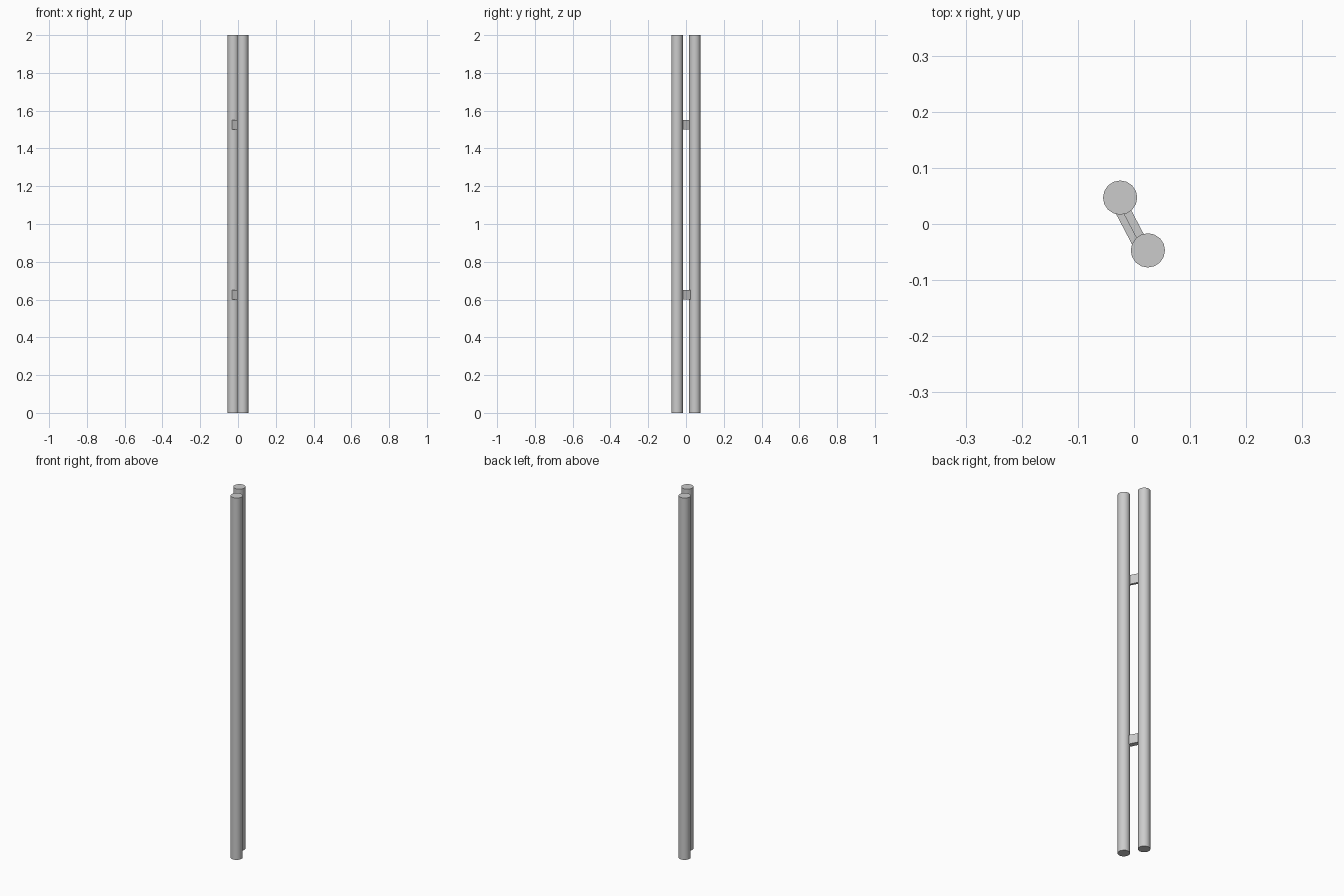
import bpy, math
from mathutils import Vector

if "Cube" in bpy.data.objects:
    bpy.data.objects.remove(bpy.data.objects["Cube"])

ROD = Vector((-0.0247, 0.047, 0.0))      # back-left rod centre; front-right is opposite
RADIUS, HEIGHT = 0.0305, 2.0
AXIS = ROD.normalized()                  # direction across the gap
SIDE = Vector((AXIS.y, -AXIS.x, 0))      # sideways, towards +x


def rod(name, centre):
    bpy.ops.mesh.primitive_cylinder_add(vertices=16, radius=RADIUS, depth=HEIGHT,
                                        location=(centre.x, centre.y, HEIGHT / 2))
    bpy.context.object.name = name
    bpy.ops.object.shade_smooth_by_angle(angle=math.radians(40))


def bracket(name, side_min, side_max, z_min, z_max):
    centre = SIDE * (side_min + side_max) / 2
    centre.z = (z_min + z_max) / 2
    bpy.ops.mesh.primitive_cube_add(size=1, location=centre,
                                    rotation=(0, 0, math.atan2(SIDE.y, SIDE.x)))
    ob = bpy.context.object
    ob.name = name
    ob.scale = (side_max - side_min, 0.07, z_max - z_min)
    bpy.ops.object.transform_apply(location=False, rotation=False, scale=True)


# Two parallel upright bars
rod("back_bar", ROD)
rod("front_bar", -ROD)

# Spacers joining the bars; the lower one is wider
bracket("lower_spacer", -0.020, 0.007, 0.60, 0.65)
bracket("upper_spacer", -0.020, -0.007, 1.50, 1.55)
